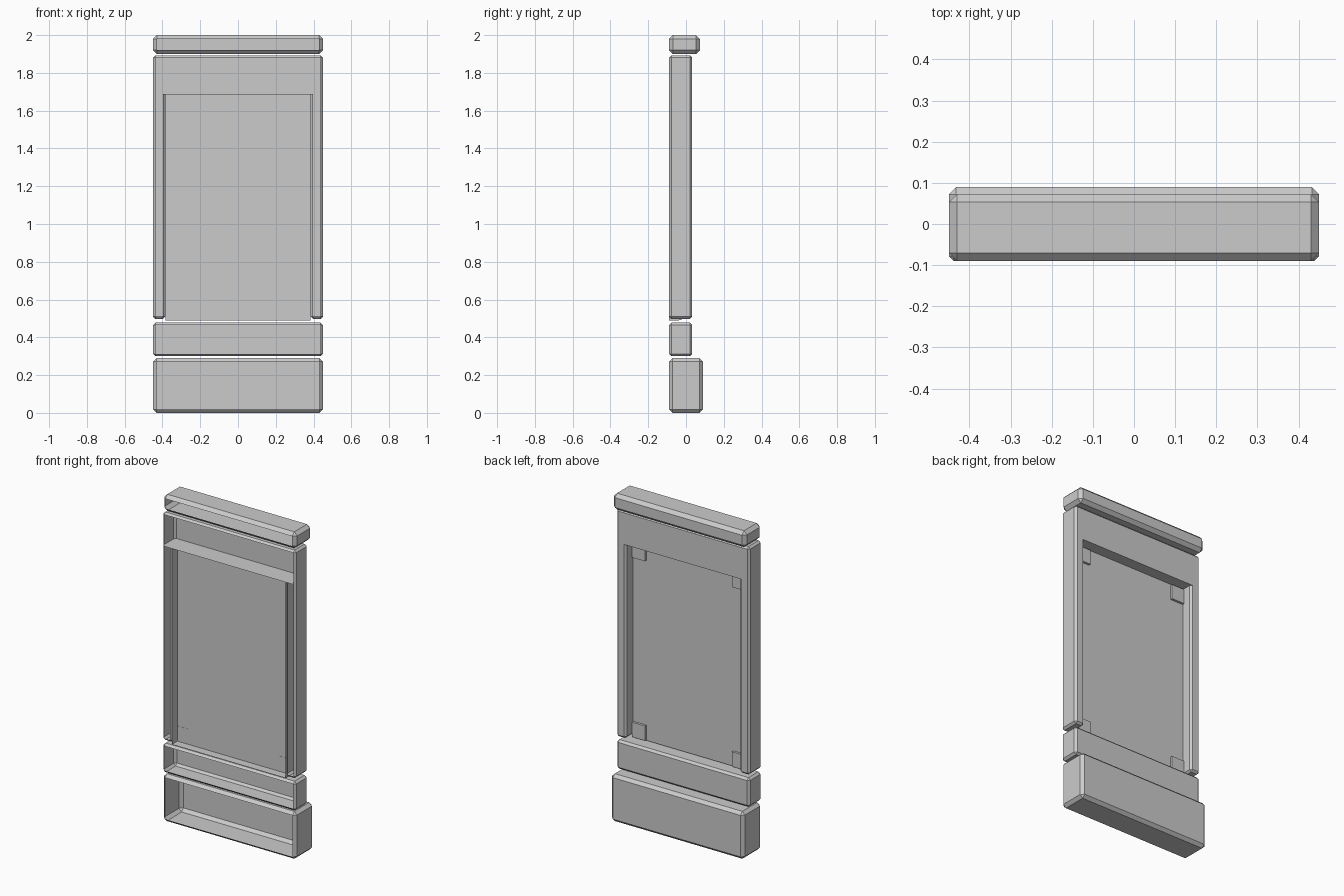
import bpy, bmesh
from mathutils import Vector

if "Cube" in bpy.data.objects:
    bpy.data.objects.remove(bpy.data.objects["Cube"])


def shell(name, lo, hi, bevel=0.0, flat_z=None, open_front=True):
    """Chamfered box; edges on the flat_z plane stay sharp, front face is open."""
    bm = bmesh.new()
    bmesh.ops.create_cube(bm, size=1)
    lo, hi = Vector(lo), Vector(hi)
    for v in bm.verts:
        v.co = Vector([lo[i] + (v.co[i] + 0.5) * (hi[i] - lo[i]) for i in range(3)])
    if bevel:
        edges = [e for e in bm.edges if flat_z is None
                 or not all(abs(v.co.z - flat_z) < 1e-4 for v in e.verts)]
        bmesh.ops.bevel(bm, geom=edges, offset=bevel, segments=1,
                        profile=0.5, affect='EDGES')
    bm.normal_update()
    if open_front:
        front = [f for f in bm.faces if f.normal.y < -0.99]
        bmesh.ops.delete(bm, geom=front, context='FACES')
    mesh = bpy.data.meshes.new(name)
    bm.to_mesh(mesh)
    bm.free()
    obj = bpy.data.objects.new(name, mesh)
    bpy.context.collection.objects.link(obj)
    return obj


W = 0.45        # half width
F = -0.09       # common front plane
B = 0.033       # back of the frame
P = -0.037      # back of the recessed panel
IN = 0.385      # inner edge of the posts

# Horizontal blocks, bottom to top
shell("base_block", (-W, F, 0), (W, 0.09, 0.29), 0.018)
shell("lower_rail", (-W, F, 0.30), (W, B, 0.478), 0.013)
shell("upper_beam", (-W, F, 1.687), (W, B, 1.893), 0.012, flat_z=1.687)
shell("top_cap", (-W, F, 1.90), (W, 0.073, 2.0), 0.02)

# Recessed panel tray
shell("recessed_panel", (-IN, F, 0.488), (IN, P, 1.687))

# Mirrored posts and corner plates
for side, s in (("left", -1), ("right", 1)):
    x0, x1 = sorted((s * IN, s * W))
    shell(f"{side}_post", (x0, F, 0.498), (x1, B, 1.687), 0.012, flat_z=1.687)
    x0, x1 = sorted((s * 0.295, s * 0.382))
    for level, z in (("lower", 0.492), ("upper", 1.59)):
        shell(f"{level}_{side}_corner_plate", (x0, P - 0.001, z),
              (x1, P + 0.014, z + 0.09), open_front=False)
